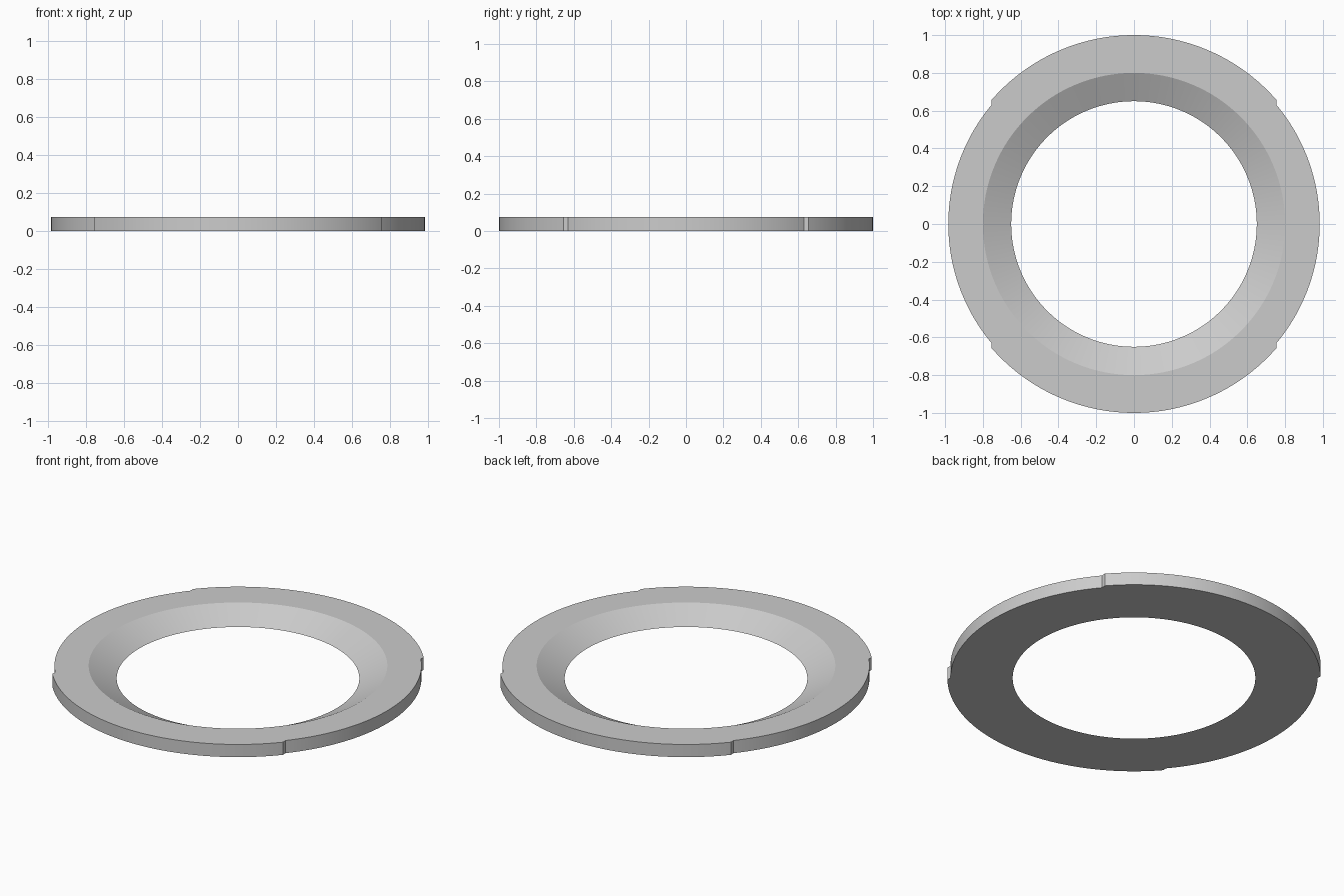
import bpy
import bmesh
from math import sin, cos, radians

cube = bpy.data.objects.get("Cube")
if cube:
    bpy.data.objects.remove(cube, do_unlink=True)

HEIGHT = 0.075
STEPS = 360


def outer_radius(deg):
    # Front and back arcs stand slightly proud of the side arcs
    folded = min(deg % 180, 180 - deg % 180)
    return 1.0 if folded > 40.5 else 0.983


def ring(bm, radius, z):
    verts = []
    for i in range(STEPS):
        deg = i * 360 / STEPS
        a, r = radians(deg), radius(deg)
        verts.append(bm.verts.new((r * cos(a), r * sin(a), z)))
    return verts


# Material
grey = bpy.data.materials.new("light_grey")
grey.use_nodes = True
colour = (0.6, 0.6, 0.6, 1)
grey.diffuse_color = colour
grey.node_tree.nodes["Principled BSDF"].inputs["Base Color"].default_value = colour

# Ring with stepped outer wall and conical inner wall
bm = bmesh.new()
rings = [
    ring(bm, outer_radius, 0),
    ring(bm, outer_radius, HEIGHT),
    ring(bm, lambda d: 0.8, HEIGHT),
    ring(bm, lambda d: 0.65, 0),
]
for lower, upper in zip(rings, rings[1:] + rings[:1]):
    for i in range(STEPS):
        j = (i + 1) % STEPS
        bm.faces.new((lower[i], lower[j], upper[j], upper[i]))
bmesh.ops.recalc_face_normals(bm, faces=bm.faces[:])

mesh = bpy.data.meshes.new("flat_ring")
bm.to_mesh(mesh)
bm.free()
mesh.materials.append(grey)
flat_ring = bpy.data.objects.new("flat_ring", mesh)
bpy.context.collection.objects.link(flat_ring)

# Smooth walls, sharp rims
bpy.ops.object.select_all(action="DESELECT")
flat_ring.select_set(True)
bpy.context.view_layer.objects.active = flat_ring
bpy.ops.object.shade_smooth_by_angle(angle=radians(20))
